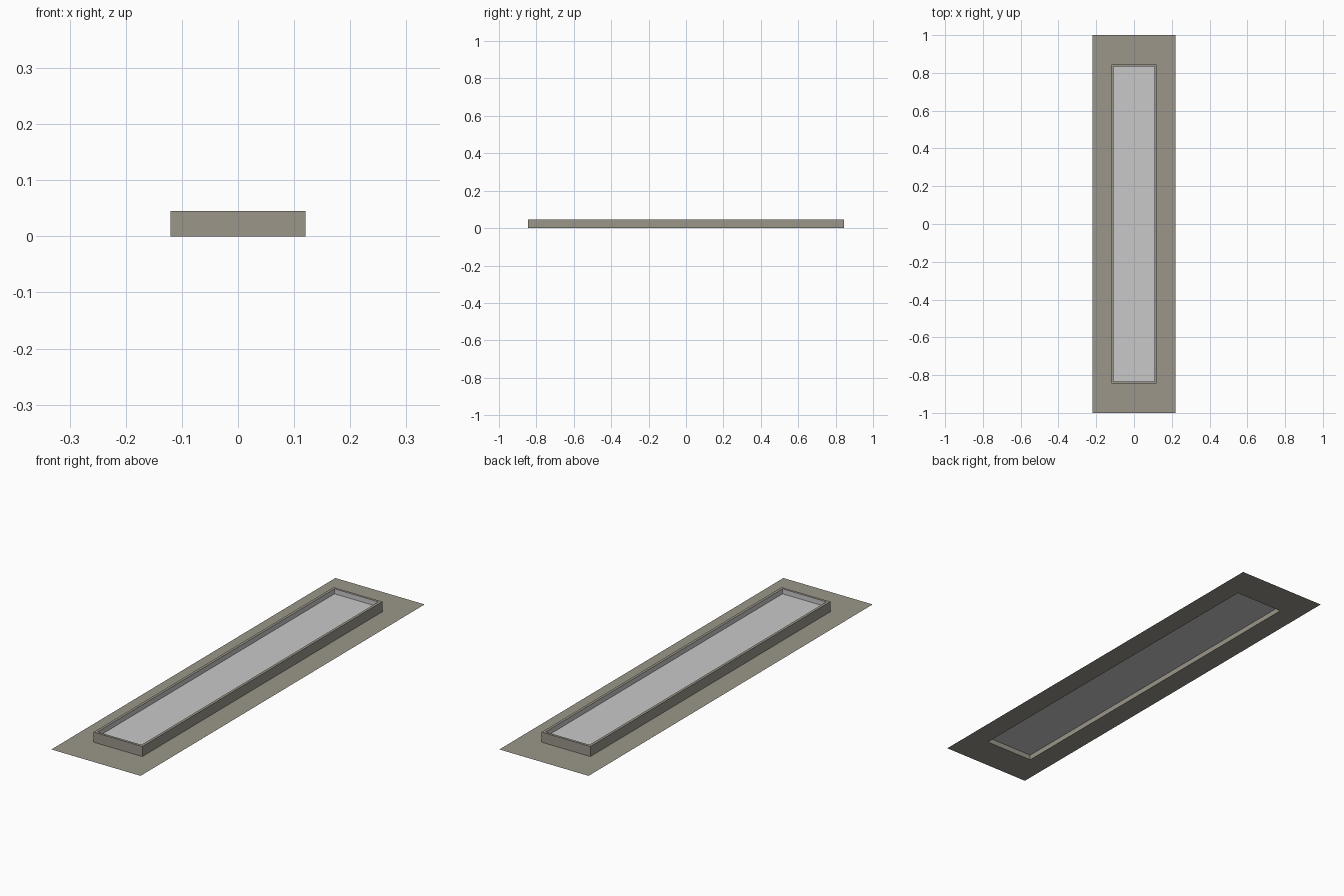
import bpy
import bmesh

cube = bpy.data.objects.get("Cube")
if cube:
    bpy.data.objects.remove(cube, do_unlink=True)


def make_material(name, color):
    mat = bpy.data.materials.new(name)
    mat.use_nodes = True
    mat.diffuse_color = color
    mat.node_tree.nodes["Principled BSDF"].inputs["Base Color"].default_value = color
    return mat


def make_loft(name, rings, mat, fill=False):
    """Join rectangles (half width, half length, height) from outside to inside."""
    bm = bmesh.new()
    loops = [[bm.verts.new((sx * w, sy * l, z))
              for sx, sy in ((-1, -1), (1, -1), (1, 1), (-1, 1))]
             for w, l, z in rings]
    for outer, inner in zip(loops, loops[1:]):
        for i in range(4):
            j = (i + 1) % 4
            bm.faces.new((outer[i], outer[j], inner[j], inner[i]))
    if fill:
        bm.faces.new(loops[-1])
    mesh = bpy.data.meshes.new(name)
    bm.to_mesh(mesh)
    bm.free()
    mesh.materials.append(mat)
    obj = bpy.data.objects.new(name, mesh)
    bpy.context.collection.objects.link(obj)
    return obj


metal = make_material("warm grey metal", (0.328, 0.305, 0.254, 1))
glazing = make_material("light grey glazing", (0.584, 0.584, 0.584, 1))

CURB = (0.12, 0.845)     # outer half size of the raised curb
INNER = (0.108, 0.834)   # half size of the opening
TOP = 0.045
PANE = 0.023

# Flat flashing sheet with an opening under the curb
make_loft("flashing", [(0.22, 1, 0), (*CURB, 0)], metal)

# Raised curb: outer walls and narrow top rim
make_loft("curb", [(*CURB, 0), (*CURB, TOP), (*INNER, TOP)], metal)

# Inner lining above the pane
make_loft("lining", [(*INNER, TOP), (*INNER, PANE)], glazing)

# Recessed pane, reaching the curb walls
make_loft("pane", [(*CURB, PANE)], glazing, fill=True)
